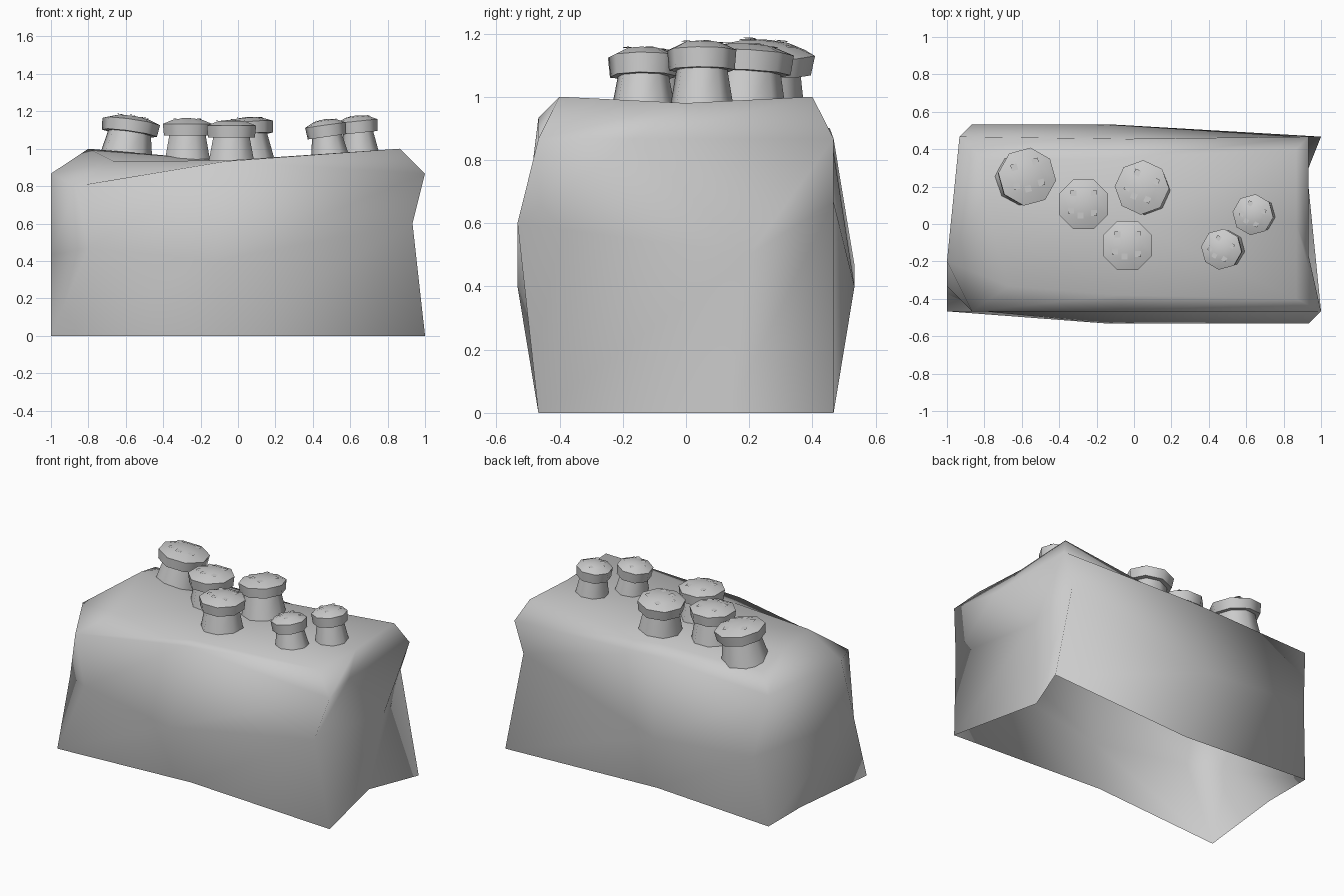
import bpy, bmesh
from math import pi, cos, sin, radians, hypot
from mathutils import Vector, Matrix, Euler

if "Cube" in bpy.data.objects:
    bpy.data.objects.remove(bpy.data.objects["Cube"])


def finish(bm, name, angle):
    bmesh.ops.recalc_face_normals(bm, faces=bm.faces)
    me = bpy.data.meshes.new(name)
    bm.to_mesh(me)
    bm.free()
    ob = bpy.data.objects.new(name, me)
    bpy.context.collection.objects.link(ob)
    bpy.ops.object.select_all(action='DESELECT')
    ob.select_set(True)
    bpy.context.view_layer.objects.active = ob
    bpy.ops.object.shade_smooth_by_angle(angle=radians(angle))
    return ob


def loft(bm, rings, tip=None):
    """Skin closed rings in order, optionally closing the last one to a tip."""
    rows = [[bm.verts.new(p) for p in r] for r in rings]
    n = len(rows[0])
    for a, b in zip(rows, rows[1:]):
        for i in range(n):
            j = (i + 1) % n
            bm.faces.new((a[i], a[j], b[j], b[i]))
    if tip is not None:
        t = bm.verts.new(tip)
        for i in range(n):
            bm.faces.new((rows[-1][i], rows[-1][(i + 1) % n], t))
    return rows


# Rock block: four rough rings going up, open underneath
base = [(-1, -.467, 0), (-.067, -.4, 0), (1, -.467, 0), (.867, .133, 0),
        (1, .467, 0), (-.067, .4, 0), (-.933, .467, 0), (-.933, .133, 0)]
waist = [(-.8, -.467, .467), (-.133, -.533, .4), (.933, -.533, .6), (.933, .2, .5),
         (.867, .467, .667), (-.133, .533, .4), (-.867, .533, .467), (-1, -.333, .433)]
rim = [(-.867, -.467, .8), (-.067, -.467, .933), (1, -.467, .867), (.933, -.167, .867),
       (.933, .467, .867), (-.067, .455, .9), (-.933, .467, .867), (-1, -.2, .867)]
top = [(-.667, -.333, .933), (-.067, -.38, .937), (.867, -.4, 1), (.867, 0, .98),
       (.867, .4, 1), (-.067, .35, .935), (-.8, .34, .94), (-.8, .133, 1)]
bm = bmesh.new()
loft(bm, [base, waist, rim, top], (0, 0, .93))
finish(bm, "rock", 100)


def octagon(r, z):
    k = r / cos(pi / 8)
    return [(k * cos(pi / 8 + i * pi / 4), k * sin(pi / 8 + i * pi / 4), z) for i in range(8)]


# Spots on a cap, as fractions of the cap radius
SPOTS = [(-.4, .45), (.42, .45), (-.5, -.25), (-.12, -.45), (.42, -.35)]


def mushroom(x, y, r, z0, h, tilt_x, tilt_y, turn):
    """Octagonal stem, domed cap and floating square spots; h = height to the cap tip."""
    m = (Matrix.Translation((x, y, z0))
         @ Euler((radians(tilt_x), radians(tilt_y), 0)).to_matrix().to_4x4()
         @ Matrix.Rotation(radians(turn), 4, 'Z'))
    low, high = h - .095, h - .032

    stem = bmesh.new()
    loft(stem, [octagon(r * .95, -.02), octagon(r * .74, low)])
    cap = bmesh.new()
    rows = loft(cap, [octagon(r * .95, low), octagon(r, high), octagon(r * .55, h - .008)], (0, 0, h))
    cap.faces.new(rows[0])
    spots = bmesh.new()
    s = r * .12
    for px, py in SPOTS:
        z = h + .012 - .03 * hypot(px, py)
        spots.faces.new([spots.verts.new((px * r + dx * s, py * r + dy * s,
                                          z - .1 * (px * dx + py * dy) * s))
                         for dx, dy in ((-1, -1), (1, -1), (1, 1), (-1, 1))])
    for part, name, ang in ((stem, "mushroom_stem", 50), (cap, "mushroom_cap", 50),
                            (spots, "mushroom_spots", 30)):
        part.transform(m)
        finish(part, name, ang)


# Mushrooms: x, y, cap radius, base height, height, tilts, turn
for spec in [(-.60, .235, .145, .94, .24, -5, 8, 15),
             (-.27, .105, .132, .93, .235, 0, 0, 0),
             (-.035, -.115, .132, .93, .225, 0, 0, 0),
             (.06, .185, .135, .935, .235, -3, -5, -25),
             (.655, .05, .102, .965, .215, 0, -6, -30),
             (.49, -.135, .102, .965, .195, 0, -8, -30)]:
    mushroom(*spec)
